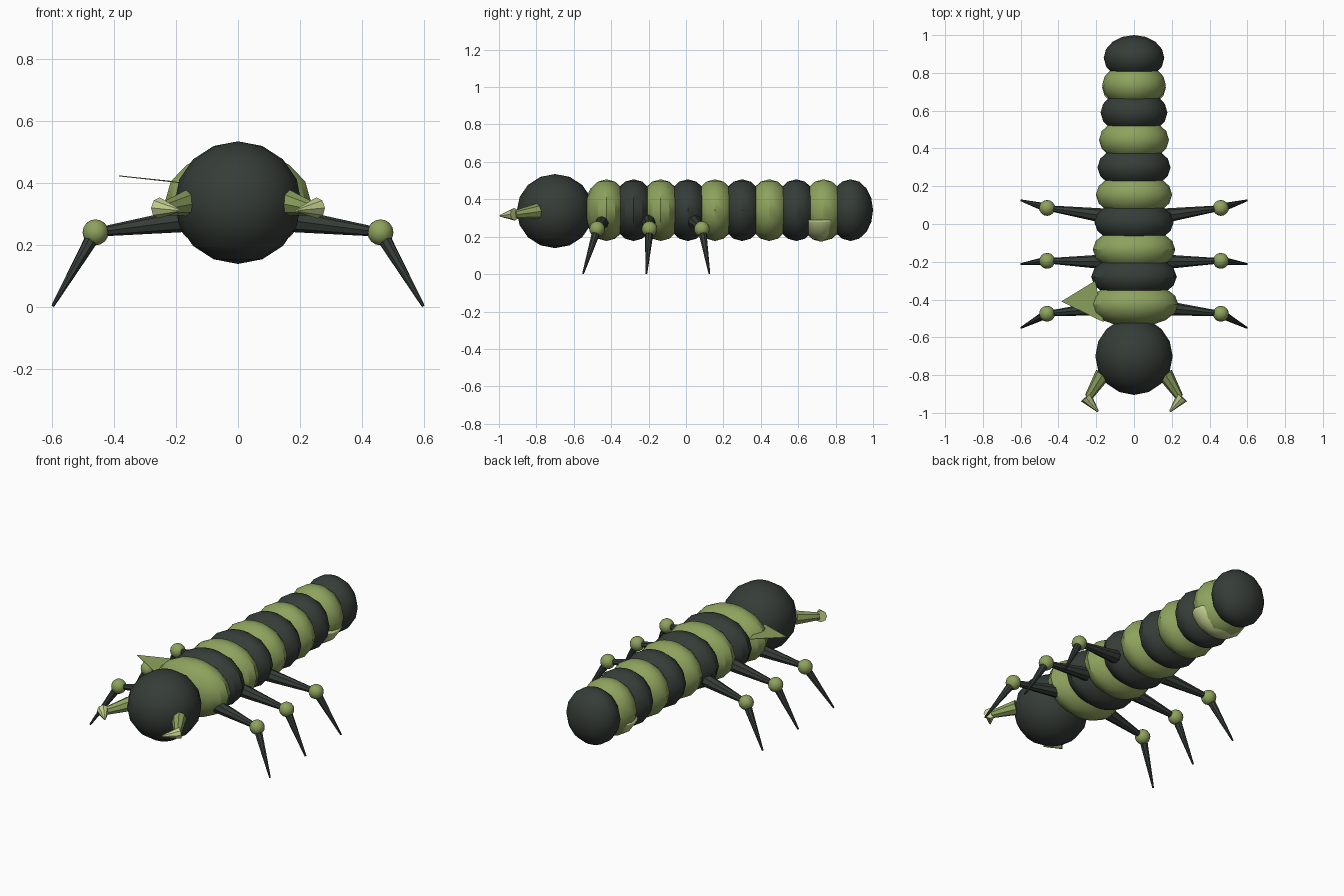
import bpy, bmesh, math
from mathutils import Vector

if "Cube" in bpy.data.objects:
    bpy.data.objects.remove(bpy.data.objects["Cube"])


def material(name, rgb):
    m = bpy.data.materials.new(name)
    m.diffuse_color = (*rgb, 1)
    m.use_nodes = True
    m.node_tree.nodes["Principled BSDF"].inputs["Base Color"].default_value = m.diffuse_color
    return m


DARK = material("dark_shell", (0.036, 0.046, 0.039))
GREEN = material("moss_green", (0.27, 0.36, 0.11))
PALE = material("pale_green", (0.56, 0.64, 0.28))


def finish(name, mat, smooth=True):
    ob = bpy.context.object
    ob.name = name
    ob.data.materials.append(mat)
    if smooth:
        bpy.ops.object.transform_apply(location=False, rotation=True, scale=True)
        bpy.ops.object.shade_smooth_by_angle(angle=math.radians(30))
    return ob


def ellipsoid(name, loc, radii, mat, segs=16, rings=8):
    bpy.ops.mesh.primitive_uv_sphere_add(segments=segs, ring_count=rings, radius=1, location=loc)
    bpy.context.object.scale = radii
    return finish(name, mat)


def spike(name, a, b, r1, r2, mat, sides=8):
    a, b = Vector(a), Vector(b)
    d = b - a
    bpy.ops.mesh.primitive_cone_add(vertices=sides, radius1=r1, radius2=r2, depth=d.length,
                                    location=(a + b) / 2,
                                    rotation=d.to_track_quat('Z', 'Y').to_euler())
    return finish(name, mat)


# head
ellipsoid("head", (0, -0.70, 0.337), (0.205, 0.205, 0.198), DARK)

# body segments, narrowing towards the tail
for i in range(10):
    ellipsoid(f"body_segment_{i + 1}", (0, -0.425 + 0.145 * i, 0.342),
              (0.235 - 0.0083 * i, 0.12, 0.165), DARK if i % 2 else GREEN)

# pale cup under the tail: lower part of an ellipsoid
cup = ellipsoid("tail_underside_patch", (0, 0.722, 0.342), (0.180, 0.119, 0.169), PALE)
bm = bmesh.new()
bm.from_mesh(cup.data)
bmesh.ops.bisect_plane(bm, geom=bm.verts[:] + bm.edges[:] + bm.faces[:],
                       plane_co=(0, 0, -0.052), plane_no=(0, 0, 1), clear_outer=True)
bmesh.ops.holes_fill(bm, edges=[e for e in bm.edges if e.is_boundary])
bm.to_mesh(cup.data)
bm.free()

for side, s in (("right", 1), ("left", -1)):
    # legs: hip y, knee y, tip y
    for n, (hy, ky, ty) in enumerate([(-0.445, -0.475, -0.55), (-0.2, -0.195, -0.212),
                                      (0.045, 0.085, 0.125)], 1):
        knee = (s * 0.46, ky, 0.241)
        spike(f"upper_leg_{side}_{n}", (s * 0.17, hy, 0.28), knee, 0.038, 0.014, DARK)
        ellipsoid(f"knee_{side}_{n}", knee, (0.042,) * 3, GREEN, 16, 8)
        spike(f"lower_leg_{side}_{n}", knee, (s * 0.598, ty, 0.003), 0.024, 0.005, DARK)
    # jaws
    spike(f"jaw_base_{side}", (s * 0.165, -0.795, 0.336), (s * 0.24, -0.915, 0.318),
          0.042, 0.022, GREEN)
    spike(f"jaw_tip_{side}", (s * 0.255, -0.917, 0.32), (s * 0.19, -0.993, 0.312),
          0.034, 0.005, PALE)

# thin triangular fin on the left shoulder
tri = [(-0.385, -0.41, 0.425), (-0.205, -0.30, 0.406), (-0.16, -0.52, 0.40)]
mesh = bpy.data.meshes.new("shoulder_fin")
mesh.from_pydata(tri + [(x, y, z - 0.003) for x, y, z in tri], [],
                 [(0, 2, 1), (3, 4, 5), (0, 1, 4, 3), (1, 2, 5, 4), (2, 0, 3, 5)])
mesh.materials.append(GREEN)
fin = bpy.data.objects.new("shoulder_fin", mesh)
bpy.context.collection.objects.link(fin)
bm = bmesh.new()
bm.from_mesh(mesh)
bmesh.ops.recalc_face_normals(bm, faces=bm.faces)
bm.to_mesh(mesh)
bm.free()
